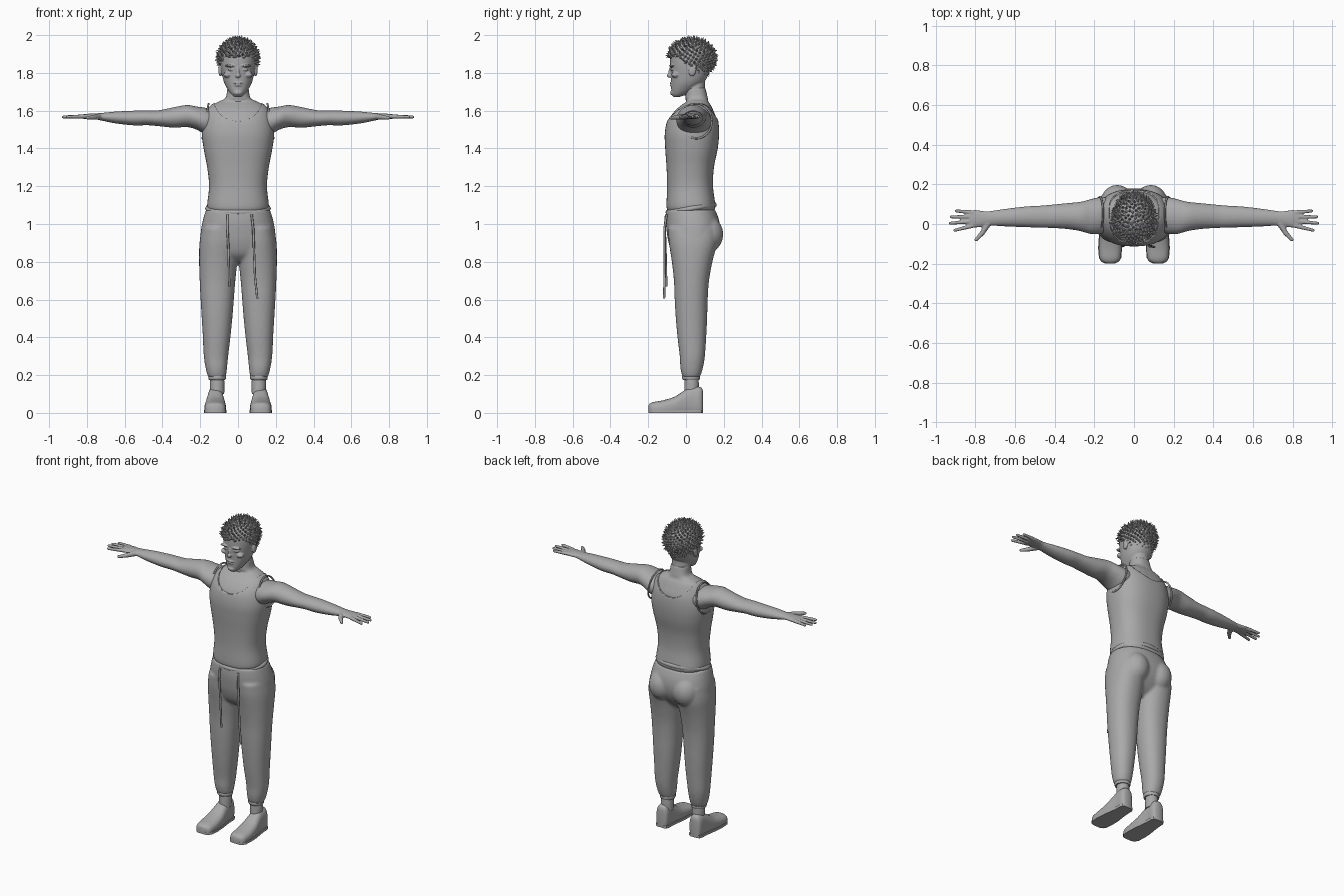
import bpy, bmesh, math, random
from mathutils import Vector, Matrix

if "Cube" in bpy.data.objects:
    bpy.data.objects.remove(bpy.data.objects["Cube"])

random.seed(4)
grey = bpy.data.materials.new("plain grey")
grey.diffuse_color = (0.4, 0.4, 0.4, 1)
grey.use_nodes = True
grey.node_tree.nodes["Principled BSDF"].inputs["Base Color"].default_value = grey.diffuse_color


def loft(bm, axis, rows, n=32, power=2.0, steps=4):
    """Skin rows of (t, u0, u1, v0, v1) extents along an axis, smoothly interpolated."""
    P = [Vector(r) for r in rows]
    P = [2 * P[0] - P[1]] + P + [2 * P[-1] - P[-2]]
    fine = []
    for i in range(1, len(P) - 2):
        a, b, c, d = P[i - 1:i + 3]
        for s in range(steps):
            t = s / steps
            fine.append(0.5 * (2 * b + (c - a) * t + (2 * a - 5 * b + 4 * c - d) * t * t
                               + (3 * b - a - 3 * c + d) * t ** 3))
    fine.append(P[-2])
    rings = []
    for t, u0, u1, v0, v1 in fine:
        ring = []
        for k in range(n):
            c, s = math.cos(k * math.tau / n), math.sin(k * math.tau / n)
            u = (u0 + u1) / 2 + (u1 - u0) / 2 * math.copysign(abs(c) ** (2 / power), c)
            v = (v0 + v1) / 2 + (v1 - v0) / 2 * math.copysign(abs(s) ** (2 / power), s)
            ring.append(bm.verts.new({'x': (t, u, v), 'y': (u, t, v), 'z': (u, v, t)}[axis]))
        rings.append(ring)
    for A, B in zip(rings, rings[1:]):
        for k in range(n):
            bm.faces.new((A[k], A[(k + 1) % n], B[(k + 1) % n], B[k]))
    bm.faces.new(rings[0])
    bm.faces.new(rings[-1])


def ball(bm, loc, size, rot=0):
    m = Matrix.Translation(loc) @ Matrix.Rotation(rot, 4, 'X') @ Matrix.Diagonal((*size, 1))
    bmesh.ops.create_uvsphere(bm, u_segments=20, v_segments=12, radius=1, matrix=m)


def rod(bm, a, b, r1, r2):
    """Rounded tapering finger segment."""
    a, b = Vector(a), Vector(b)
    m = Matrix.Translation((a + b) / 2) @ (b - a).to_track_quat('Z', 'Y').to_matrix().to_4x4()
    bmesh.ops.create_cone(bm, cap_ends=True, segments=12, radius1=r1, radius2=r2,
                          depth=(b - a).length, matrix=m)
    ball(bm, b, (r2, r2, r2))


def finish(bm, name, mirror=False, voxel=0, smooth=0, angle=40):
    bmesh.ops.recalc_face_normals(bm, faces=bm.faces[:])
    me = bpy.data.meshes.new(name)
    bm.to_mesh(me)
    bm.free()
    ob = bpy.data.objects.new(name, me)
    bpy.context.collection.objects.link(ob)
    me.materials.append(grey)
    if mirror:
        ob.modifiers.new("mirror", 'MIRROR').use_mirror_merge = False
    if voxel:
        r = ob.modifiers.new("fuse", 'REMESH')
        r.mode, r.voxel_size, r.use_smooth_shade = 'VOXEL', voxel, True
    if smooth:
        s = ob.modifiers.new("soften", 'SMOOTH')
        s.factor, s.iterations = 0.5, smooth
    bpy.context.view_layer.objects.active = ob
    bpy.ops.object.select_all(action='DESELECT')
    ob.select_set(True)
    if not voxel:
        bpy.ops.object.shade_smooth_by_angle(angle=math.radians(angle))
    return ob


def cord(name, pts, r, cyclic=False):
    cu = bpy.data.curves.new(name, 'CURVE')
    cu.dimensions, cu.bevel_depth, cu.bevel_resolution, cu.use_fill_caps = '3D', r, 2, True
    sp = cu.splines.new('POLY')
    sp.points.add(len(pts) - 1)
    for p, q in zip(sp.points, pts):
        p.co = (*q, 1)
    sp.use_cyclic_u = cyclic
    sp.use_smooth = True
    cu.materials.append(grey)
    ob = bpy.data.objects.new(name, cu)
    bpy.context.collection.objects.link(ob)


# torso profile shared by tank top and skin: z, half width, front, back
TORSO = [(1.07, .155, -.098, .15), (1.10, .163, -.103, .155), (1.20, .153, -.10, .143),
         (1.30, .163, -.103, .148), (1.40, .182, -.11, .168), (1.48, .191, -.112, .175),
         (1.55, .182, -.098, .17), (1.60, .166, -.065, .152), (1.63, .142, -.03, .138),
         (1.65, .105, -.005, .125)]

# tank top with scooped neckline
bm = bmesh.new()
loft(bm, 'z', [(z, -w, w, f, b) for z, w, f, b in TORSO], n=64, power=2.4, steps=6)
tank = finish(bm, "tank_top")
bm = bmesh.new()
loft(bm, 'y', [(-.3, -.128, .128, 1.54, 1.78), (.3, -.128, .128, 1.55, 1.78)], n=64, steps=1)
cutter = finish(bm, "neckline_cutter")
cutter.hide_render = cutter.hide_viewport = True
cut = tank.modifiers.new("neckline", 'BOOLEAN')
cut.object, cut.operation, cut.solver = cutter, 'DIFFERENCE', 'EXACT'

# armhole hems
for side, label in ((1, "left"), (-1, "right")):
    cord(label + "_armhole_hem",
         [(side * (.172 - .016 * math.sin(a)), .055 + .082 * math.cos(a), 1.545 + .092 * math.sin(a))
          for a in (k * math.tau / 40 for k in range(40))], .005, True)

# chest, shoulders, arms and hands
bm = bmesh.new()
loft(bm, 'z', [(z, -w + .007, w - .007, f + .007, b - .007) for z, w, f, b in TORSO[4:]]
     + [(1.668, -.066, .066, -.003, .115), (1.72, -.056, .056, -.002, .103)], power=2.4)
loft(bm, 'x', [(.12, -.03, .13, 1.49, 1.60), (.17, -.05, .135, 1.475, 1.615),
               (.22, -.05, .125, 1.50, 1.622), (.27, -.036, .112, 1.513, 1.63),
               (.34, -.025, .105, 1.51, 1.618), (.42, -.02, .097, 1.518, 1.602),
               (.48, -.018, .092, 1.523, 1.601), (.55, -.016, .088, 1.522, 1.60),
               (.65, -.012, .076, 1.533, 1.595), (.72, -.008, .066, 1.547, 1.588),
               (.75, -.01, .064, 1.553, 1.586), (.79, -.018, .07, 1.555, 1.584),
               (.83, -.018, .07, 1.558, 1.58)], n=28)
for y0, y1, x1 in ((-.008, -.032, .905), (.014, .004, .927), (.037, .036, .922), (.058, .066, .897)):
    rod(bm, (.81, y0, 1.57), (x1, y1, 1.567), .0115, .008)
rod(bm, (.735, .005, 1.568), (.765, -.045, 1.565), .017, .013)
rod(bm, (.765, -.045, 1.565), (.797, -.08, 1.562), .013, .009)
finish(bm, "arms_and_shoulders", mirror=True, voxel=.005, smooth=2)

# head with face and neck
bm = bmesh.new()
loft(bm, 'z', [(1.63, -.066, .066, .0, .118), (1.67, -.06, .06, -.002, .108), (1.74, -.055, .055, -.002, .10),
               (1.80, -.05, .05, 0, .10)])
loft(bm, 'z', [(1.673, -.018, .018, -.066, -.035), (1.685, -.034, .034, -.074, .0),
               (1.71, -.053, .053, -.078, .045), (1.75, -.074, .074, -.079, .095),
               (1.80, -.086, .086, -.081, .122), (1.85, -.093, .093, -.084, .133),
               (1.90, -.092, .092, -.08, .135), (1.94, -.078, .078, -.055, .118),
               (1.965, -.045, .045, -.02, .085)], n=40, power=2.15)
ball(bm, (0, -.088, 1.786), (.014, .013, .012))               # nose tip
ball(bm, (0, -.08, 1.81), (.009, .012, .035), -.2)            # nose bridge
ball(bm, (0, -.077, 1.746), (.026, .009, .006))               # upper lip
ball(bm, (0, -.076, 1.734), (.022, .009, .006))               # lower lip
ball(bm, (0, -.068, 1.695), (.024, .016, .015))               # chin
for s in (-1, 1):
    ball(bm, (s * .04, -.076, 1.838), (.03, .014, .007))      # brow
    ball(bm, (s * .055, -.055, 1.79), (.022, .022, .016))     # cheekbone
    ball(bm, (s * .036, -.073, 1.817), (.017, .009, .006))    # eye
    ball(bm, (s * .094, .035, 1.815), (.01, .02, .034), -.2)  # ear
finish(bm, "head", voxel=.0035, smooth=1)

# spiky hair: cap plus small cones above a sloping hairline
bm = bmesh.new()
C, R = Vector((0, .03, 1.878)), Vector((.103, .122, .103))
bmesh.ops.create_icosphere(bm, subdivisions=4, radius=1,
                           matrix=Matrix.Translation(C) @ Matrix.Diagonal((*R, 1)))


def hairline(y):
    return 1.885 - .62 * max(0, y + .06) if y < .1 else 1.775


bmesh.ops.delete(bm, geom=[v for v in bm.verts if v.co.z < hairline(v.co.y) - .006], context='VERTS')
for i in range(420):
    z = 1 - 2 * (i + .5) / 420
    a, r = i * 2.39996, math.sqrt(1 - z * z)
    d = Vector((r * math.cos(a), r * math.sin(a), z))
    p = C + d * R
    if p.z > hairline(p.y):
        lean = d + Vector([random.uniform(-.5, .5) for _ in range(3)])
        m = Matrix.Translation(p) @ lean.to_track_quat('Z', 'Y').to_matrix().to_4x4()
        bmesh.ops.create_cone(bm, segments=6, radius1=.013, radius2=.001,
                              depth=random.uniform(.03, .044), matrix=m)
finish(bm, "spiky_hair", angle=50)

# jogging trousers: hips, seat and legs fused
bm = bmesh.new()
loft(bm, 'z', [(.80, -.10, .10, -.03, .08), (.84, -.17, .17, -.07, .125), (.90, -.198, .198, -.092, .165),
               (.96, -.197, .197, -.102, .18), (1.02, -.186, .186, -.107, .175),
               (1.075, -.17, .17, -.104, .155)], n=48, power=2.3)
for s in (-1, 1):
    ball(bm, (s * .085, .105, .945), (.085, .093, .10))
loft(bm, 'z', [(.185, .07, .152, -.015, .07), (.20, .063, .162, -.022, .078), (.24, .058, .172, -.03, .09),
               (.30, .052, .181, -.033, .10), (.40, .04, .186, -.045, .107), (.50, .03, .192, -.054, .112),
               (.60, .022, .198, -.06, .115), (.70, .014, .203, -.064, .122), (.80, .004, .206, -.075, .14),
               (.90, .0, .204, -.09, .165), (.98, .01, .19, -.095, .165)], n=32, power=2.2)
finish(bm, "trousers", mirror=True, voxel=.008, smooth=6)

# tilted waistband roll, ankle cuffs
cord("waistband", [(.16 * math.cos(a), .027 + .122 * math.sin(a), 1.082 + .02 * math.sin(a))
                   for a in (k * math.tau / 64 for k in range(64))], .014, True)
bm = bmesh.new()
loft(bm, 'z', [(.175, .068, .154, -.016, .071), (.182, .064, .157, -.02, .074),
               (.195, .064, .157, -.02, .074), (.203, .068, .154, -.016, .071)])
finish(bm, "ankle_cuffs", mirror=True)

# drawstrings
cord("right_drawstring", [(-.055, -.106, 1.05), (-.056, -.112, .98), (-.05, -.108, .85), (-.046, -.104, .67)], .006)
cord("left_drawstring", [(.072, -.103, 1.05), (.08, -.113, .98), (.085, -.112, .85), (.09, -.113, .72),
                         (.102, -.116, .605)], .006)

# ankles
bm = bmesh.new()
loft(bm, 'z', [(.10, .073, .147, -.01, .07), (.15, .072, .148, -.008, .068), (.19, .074, .146, -.006, .066)])
finish(bm, "ankles", mirror=True)

# shoes with flat soles
bm = bmesh.new()
SHOE = [(-.198, .097, .145, .04), (-.19, .079, .162, .05), (-.17, .067, .174, .058), (-.12, .063, .178, .067),
        (-.06, .066, .174, .086), (-.01, .073, .166, .118), (.03, .077, .161, .138), (.065, .077, .16, .139),
        (.083, .084, .153, .132), (.09, .098, .14, .115)]
loft(bm, 'y', [(y, a, b, -.02, t) for y, a, b, t in SHOE], n=36, power=2.6)
bmesh.ops.bisect_plane(bm, geom=bm.verts[:] + bm.edges[:] + bm.faces[:], plane_co=(0, 0, .004),
                       plane_no=(0, 0, -1), clear_outer=True)
bmesh.ops.holes_fill(bm, edges=[e for e in bm.edges if e.is_boundary])
finish(bm, "shoes", mirror=True)
bm = bmesh.new()
left = [bm.verts.new((a - .003, y, 0)) for y, a, b, t in SHOE]
right = [bm.verts.new((b + .003, y, 0)) for y, a, b, t in reversed(SHOE)]
sole = bm.faces.new(left + right)
top = bmesh.ops.extrude_face_region(bm, geom=[sole])
bmesh.ops.translate(bm, vec=(0, 0, .016), verts=[g for g in top['geom'] if isinstance(g, bmesh.types.BMVert)])
finish(bm, "soles", mirror=True)
